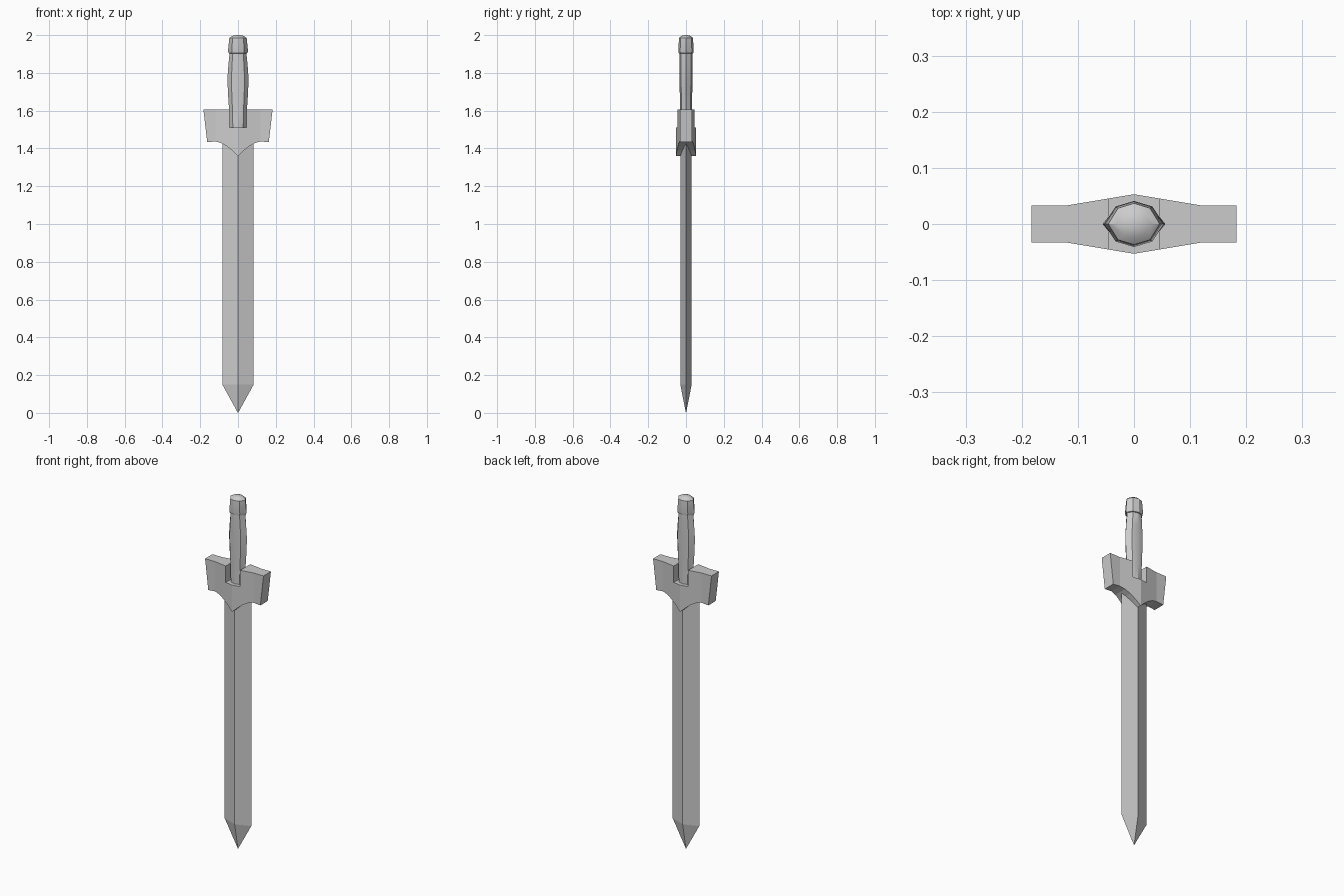
import bpy, bmesh, math

if "Cube" in bpy.data.objects:
    bpy.data.objects.remove(bpy.data.objects["Cube"])


def finish(name, bm):
    bmesh.ops.recalc_face_normals(bm, faces=bm.faces)
    mesh = bpy.data.meshes.new(name)
    bm.to_mesh(mesh)
    bm.free()
    obj = bpy.data.objects.new(name, mesh)
    bpy.context.collection.objects.link(obj)
    return obj


def loft(name, section, rings):
    """Stack a unit cross-section at each (z, half_x, half_y) and skin it."""
    bm = bmesh.new()
    n = len(section)
    rows = [[bm.verts.new((x * rx, y * ry, z)) for x, y in section] for z, rx, ry in rings]
    for a, b in zip(rows, rows[1:]):
        for i in range(n):
            j = (i + 1) % n
            bm.faces.new((a[i], a[j], b[j], b[i]))
    bm.faces.new(rows[0])
    bm.faces.new(rows[-1])
    bmesh.ops.remove_doubles(bm, verts=bm.verts, dist=1e-5)
    return finish(name, bm)


def smooth(obj, angle):
    bpy.ops.object.select_all(action='DESELECT')
    obj.select_set(True)
    bpy.context.view_layer.objects.active = obj
    bpy.ops.object.shade_smooth_by_angle(angle=math.radians(angle))


# Diamond-section blade, tapering to a point at the ground
diamond = [(1, 0), (0, 1), (-1, 0), (0, -1)]
loft("blade", diamond, [(0.0, 0.0005, 0.0005), (0.15, 0.083, 0.03), (1.45, 0.083, 0.03)])

# Flattened eight-sided grip and pommel
octagon = [(1, 0), (0.62, 0.76), (0, 1), (-0.62, 0.76),
           (-1, 0), (-0.62, -0.76), (0, -1), (0.62, -0.76)]
grip = loft("grip", octagon, [(1.505, 0.044, 0.033), (1.60, 0.047, 0.033), (1.69, 0.053, 0.033),
                              (1.77, 0.056, 0.034), (1.84, 0.051, 0.034), (1.91, 0.044, 0.034)])
pommel = loft("pommel", octagon, [(1.903, 0.044, 0.034), (1.905, 0.050, 0.039), (1.917, 0.053, 0.041),
                                  (1.985, 0.046, 0.037), (1.996, 0.030, 0.024), (2.0, 0.010, 0.008)])
smooth(grip, 30)
smooth(pommel, 30)

# Guard: right half in two flat panels, thickest at the middle, then mirrored
inner = [(0, 1.36), (0.03, 1.388), (0.06, 1.412), (0.09, 1.429), (0.12, 1.437),
         (0.12, 1.605), (0.045, 1.605), (0.045, 1.512), (0, 1.512)]
outer = [(0.12, 1.437), (0.163, 1.433), (0.183, 1.605), (0.12, 1.605)]
bm = bmesh.new()
for panel in (inner, outer):
    sides = []
    for s in (-1, 1):
        sides.append([bm.verts.new((x, s * (0.053 - 0.02 * min(x / 0.12, 1)), z)) for x, z in panel])
        bm.faces.new(sides[-1])
    for i in range(len(panel)):
        j = (i + 1) % len(panel)
        # skip the shared seam and the mirror plane
        if panel[i][0] == panel[j][0] and panel[i][0] in (0, 0.12):
            continue
        bm.faces.new((sides[0][i], sides[0][j], sides[1][j], sides[1][i]))
bmesh.ops.remove_doubles(bm, verts=bm.verts, dist=1e-5)
guard = finish("guard", bm)
mirror = guard.modifiers.new("mirror", 'MIRROR')
mirror.use_axis[0] = True
